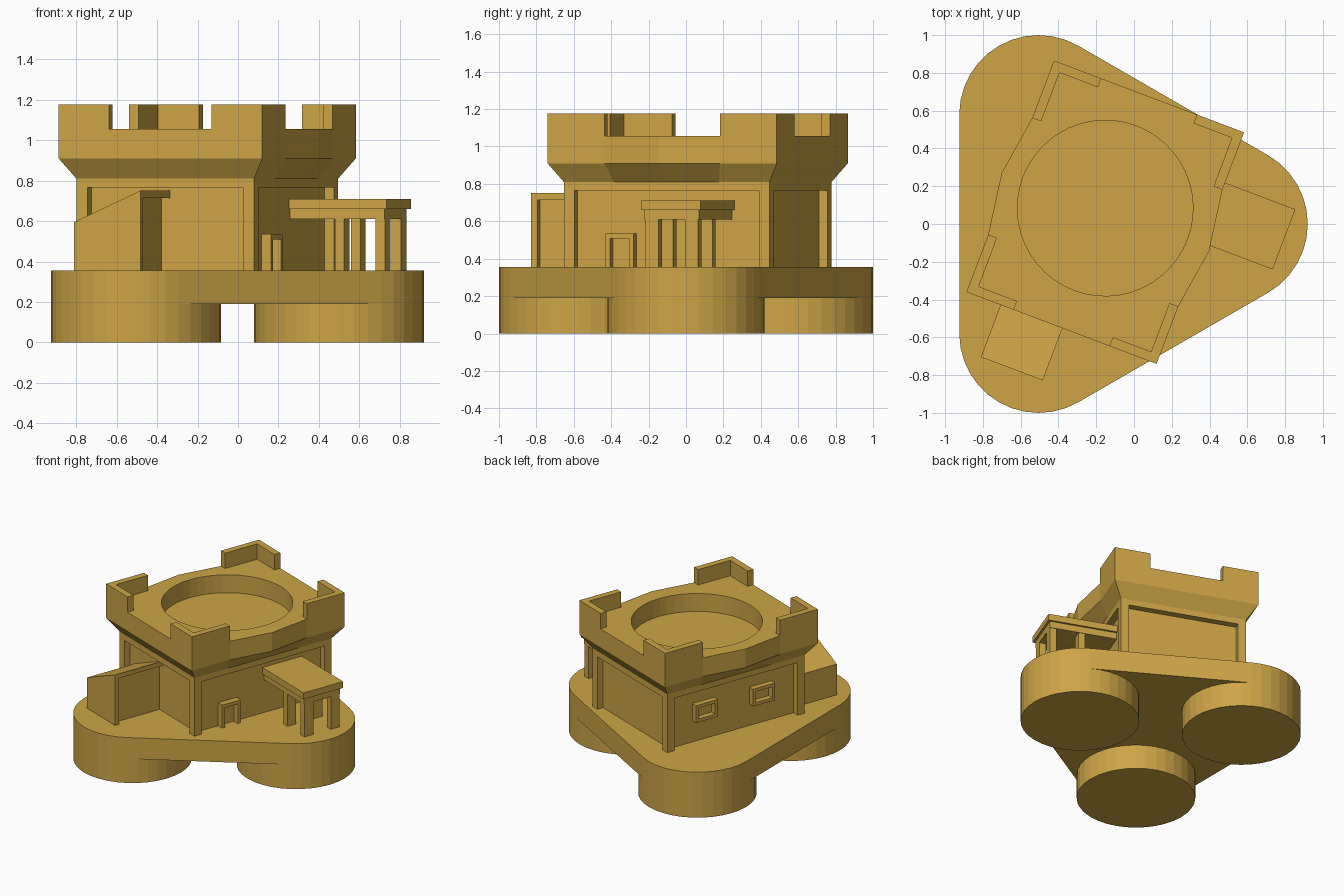
import bpy, bmesh, math
from mathutils import Vector
from mathutils.geometry import convex_hull_2d

if "Cube" in bpy.data.objects:
    bpy.data.objects.remove(bpy.data.objects["Cube"])

stone = bpy.data.materials.new("ochre stone")
stone.diffuse_color = (0.61, 0.375, 0.062, 1)
stone.use_nodes = True
stone.node_tree.nodes["Principled BSDF"].inputs["Base Color"].default_value = stone.diffuse_color

TURN = math.radians(-20.7)      # the keep is turned on its base
KEEP = (-0.152, 0.0625, 0)


def finish(name, bm, turned=True):
    bmesh.ops.recalc_face_normals(bm, faces=bm.faces)
    me = bpy.data.meshes.new(name)
    bm.to_mesh(me)
    bm.free()
    me.materials.append(stone)
    ob = bpy.data.objects.new(name, me)
    bpy.context.collection.objects.link(ob)
    if turned:
        ob.location = KEEP
        ob.rotation_euler.z = TURN
    return ob


def loft(bm, rings):
    """Closed solid through a stack of (outline, z) rings."""
    loops = [[bm.verts.new((x, y, z)) for x, y in pts] for pts, z in rings]
    n = len(loops[0])
    for a, b in zip(loops, loops[1:]):
        for i in range(n):
            j = (i + 1) % n
            bm.faces.new((a[i], a[j], b[j], b[i]))
    bm.faces.new(loops[0][::-1])
    bm.faces.new(loops[-1])


def box(bm, x0, x1, y0, y1, z0, z1):
    r = [(x0, y0), (x1, y0), (x1, y1), (x0, y1)]
    loft(bm, [(r, z0), (r, z1)])


def circle(cx, cy, r, n):
    return [(cx + r * math.cos(2 * math.pi * i / n),
             cy + r * math.sin(2 * math.pi * i / n)) for i in range(n)]


SIGNS = [(1, 1), (-1, 1), (-1, -1), (1, -1)]
GROUND = 0.355

# Base: three round feet under a rounded triangular slab
feet = [circle(cx, cy, 0.42, 36) for cx, cy in ((0.5, 0), (-0.505, 0.58), (-0.505, -0.58))]
for i, c in enumerate(feet):
    bm = bmesh.new()
    loft(bm, [(c, 0), (c, 0.19)])
    finish(f"base_foot_{i + 1}", bm, False)
pts = [Vector(p) for c in feet for p in c]
hull = [tuple(pts[i]) for i in convex_hull_2d(pts)]
bm = bmesh.new()
loft(bm, [(hull, 0.19), (hull, GROUND)])
finish("base_slab", bm, False)

# Keep walls: recessed panels between corner piers and a top band
WX, WY = 0.47, 0.587
bm = bmesh.new()
box(bm, -WX + 0.05, WX - 0.05, -WY + 0.05, WY - 0.05, GROUND, 0.80)
box(bm, -WX, WX, -WY, WY, 0.765, 0.81)
for sx, sy in SIGNS:
    xs = sorted((sx * WX, sx * (WX - 0.06)))
    ys = sorted((sy * WY, sy * (WY - 0.06)))
    box(bm, *xs, *ys, GROUND, 0.765)
finish("keep_walls", bm)

# Flared parapet with bulging long sides and a round well in the roof
PX, PY = 0.538, 0.655


def outline(hx, hy, mid, bulge):
    side = [(hx, -hy), (hx, -mid), (bulge, 0), (hx, mid), (hx, hy)]
    return side + [(-x, -y) for x, y in side]


low, high = outline(WX, WY, 0.3, WX), outline(PX, PY, 0.33, 0.587)
bm = bmesh.new()
loft(bm, [(low, 0.81), (high, 0.91), (high, 1.055)])
parapet = finish("parapet", bm)
bm = bmesh.new()
well = circle(-0.008, 0.02, 0.465, 48)
loft(bm, [(well, 0.915), (well, 1.3)])
cutter = finish("roof_well_cutter", bm)
cutter.hide_render = True
cutter.hide_viewport = True
mod = parapet.modifiers.new("roof_well", 'BOOLEAN')
mod.operation = 'DIFFERENCE'
mod.solver = 'EXACT'
mod.object = cutter

# L-shaped corner battlements
bm = bmesh.new()
shape = [(PX, PY), (PX - 0.267, PY), (PX - 0.267, PY - 0.05),
         (PX - 0.05, PY - 0.05), (PX - 0.05, PY - 0.325), (PX, PY - 0.325)]
for sx, sy in SIGNS:
    p = [(sx * x, sy * y) for x, y in shape]
    loft(bm, [(p, 1.055), (p, 1.175)])
finish("corner_battlements", bm)

# Front lean-to with sloping roof and a recessed opening on its high side
bm = bmesh.new()
X0, X1, Y0, Y1 = -0.345, 0.005, -0.95, -0.53
XR = X1 - 0.045
profile = [(X0, GROUND), (XR, GROUND), (XR, 0.715), (X1, 0.715), (X1, 0.75), (X0, 0.595)]
ends = [[bm.verts.new((x, y, z)) for x, z in profile] for y in (Y0, Y1)]
for i in range(len(profile)):
    j = (i + 1) % len(profile)
    bm.faces.new((ends[0][i], ends[0][j], ends[1][j], ends[1][i]))
bm.faces.new(ends[0])
bm.faces.new(ends[1][::-1])
box(bm, XR, X1, Y0, Y0 + 0.035, GROUND, 0.715)
finish("lean_to", bm)

# Side porch: roof slab, beam frame and four posts
bm = bmesh.new()
box(bm, 0.42, 0.936, 0.03, 0.37, 0.66, 0.71)
finish("porch_roof", bm)
bm = bmesh.new()
box(bm, 0.42, 0.92, 0.045, 0.355, 0.61, 0.66)
finish("porch_beam", bm)
bm = bmesh.new()
for x in (0.655, 0.87):
    for y in (0.05, 0.275):
        box(bm, x, x + 0.05, y, y + 0.075, GROUND, 0.61)
finish("porch_posts", bm)

# Small door frame beside the porch
bm = bmesh.new()
box(bm, 0.42, 0.47, -0.35, -0.325, GROUND, 0.535)
box(bm, 0.42, 0.47, -0.215, -0.19, GROUND, 0.535)
box(bm, 0.42, 0.47, -0.325, -0.215, 0.508, 0.535)
finish("door_frame", bm)

# Two framed windows on the left wall
for i, yc in enumerate((0.245, -0.245)):
    bm = bmesh.new()
    for s in (-1, 1):
        y = yc + s * 0.0825
        box(bm, -0.465, -0.42, y - 0.0125, y + 0.0125, 0.52, 0.655)
        z = 0.5875 + s * 0.055
        box(bm, -0.465, -0.42, yc - 0.07, yc + 0.07, z - 0.0125, z + 0.0125)
    finish(f"window_frame_{i + 1}", bm)
